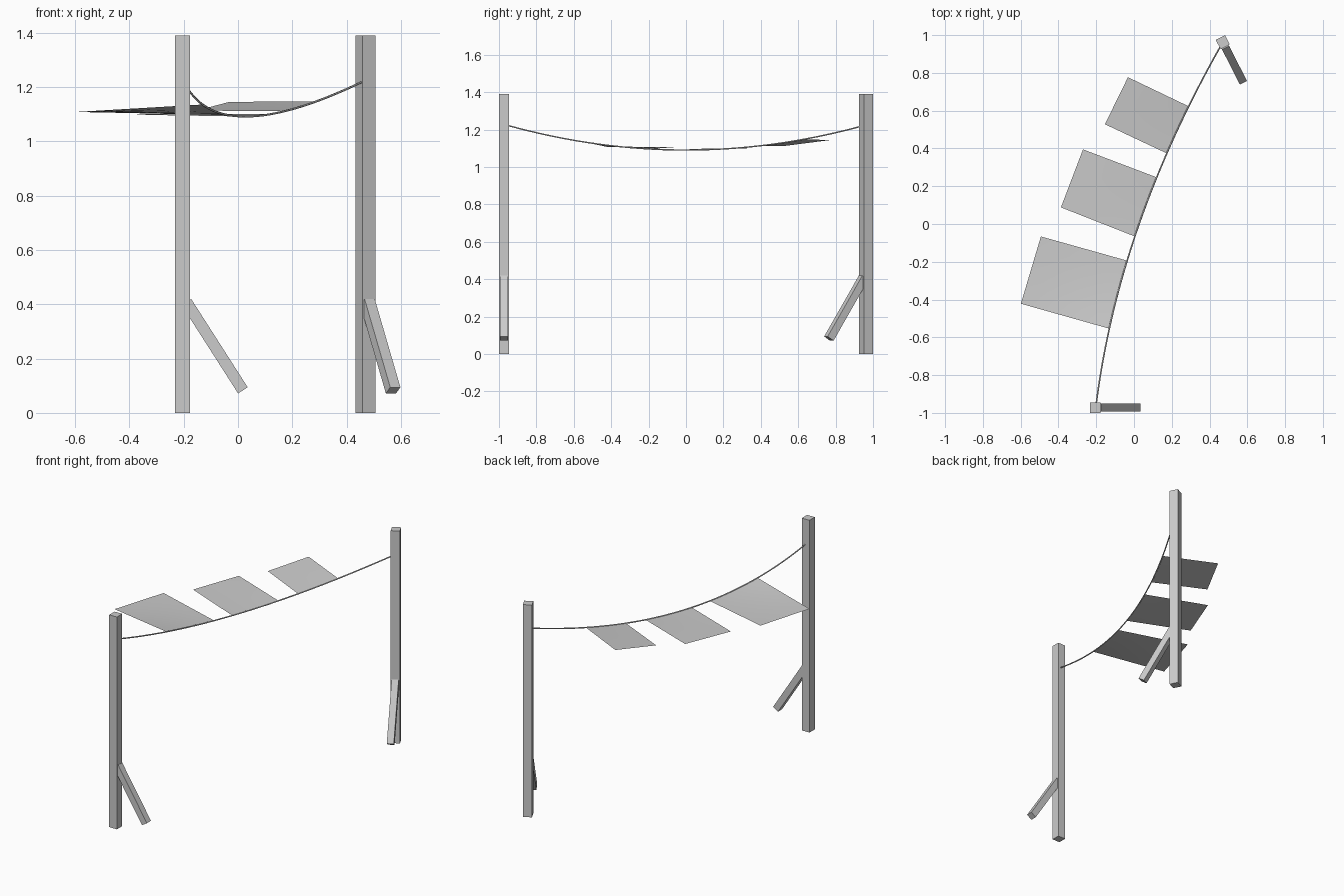
import bpy, bmesh
from math import radians, atan2
from mathutils import Matrix, Vector

cube = bpy.data.objects.get("Cube")
if cube:
    bpy.data.objects.remove(cube, do_unlink=True)

grey = bpy.data.materials.new("plain_grey")
grey.use_nodes = True
grey.diffuse_color = (0.6, 0.6, 0.6, 1)
grey.node_tree.nodes["Principled BSDF"].inputs["Base Color"].default_value = (0.6, 0.6, 0.6, 1)


def add_mesh(name, bm, matrix=None):
    mesh = bpy.data.meshes.new(name)
    bm.to_mesh(mesh)
    bm.free()
    mesh.materials.append(grey)
    obj = bpy.data.objects.new(name, mesh)
    if matrix:
        obj.matrix_world = matrix
    bpy.context.collection.objects.link(obj)
    return obj


def add_box(name, size, matrix):
    bm = bmesh.new()
    bmesh.ops.create_cube(bm, size=1)
    bmesh.ops.scale(bm, vec=size, verts=bm.verts)
    return add_mesh(name, bm, matrix)


# Square posts, each with a slanted brace
POST, HEIGHT, BRACE = 0.055, 1.39, 0.042
BRACE_TOP, BRACE_END = Vector((0.015, 0, 0.408)), Vector((0.223, 0, 0.083))


def add_post(side, x, y, turn):
    base = Matrix.Translation((x, y, 0)) @ Matrix.Rotation(radians(turn), 4, 'Z')
    add_box(side + "_post", (POST, POST, HEIGHT),
            base @ Matrix.Translation((0, 0, HEIGHT / 2)))
    run = BRACE_END - BRACE_TOP
    tilt = Matrix.Rotation(atan2(-run.z, run.x), 4, 'Y')
    add_box(side + "_brace", (run.length, BRACE, BRACE),
            base @ Matrix.Translation((BRACE_TOP + BRACE_END) / 2) @ tilt)


add_post("front", -0.205, -0.9725, 0)
add_post("back", 0.47, 0.9625, -63)


# Sagging line between the posts
def line_point(y):
    return Vector((0.027 + 0.349 * y + 0.116 * y * y, y, 1.091 + 0.145 * y * y))


curve = bpy.data.curves.new("line_path", 'CURVE')
curve.dimensions = '3D'
curve.bevel_depth = 0.004
curve.bevel_resolution = 1
curve.use_fill_caps = True
spline = curve.splines.new('POLY')
STEPS = 32
spline.points.add(STEPS)
for i, p in enumerate(spline.points):
    p.co = (*line_point(-0.95 + 1.9 * i / STEPS), 1)
curve.materials.append(grey)
bpy.context.collection.objects.link(bpy.data.objects.new("clothes_line", curve))


# Cloths blown out sideways, inner edge following the line
def add_cloth(name, y0, y1, outer0, outer1, cells=6):
    outer0, outer1 = Vector(outer0), Vector(outer1)
    bm = bmesh.new()
    rows = []
    for i in range(cells + 1):
        t = i / cells
        inner = line_point(y0 + (y1 - y0) * t)
        outer = outer0.lerp(outer1, t)
        rows.append([bm.verts.new(inner.lerp(outer, j / cells)) for j in range(cells + 1)])
    for a, b in zip(rows, rows[1:]):
        for j in range(cells):
            bm.faces.new((a[j], b[j], b[j + 1], a[j + 1]))
    obj = add_mesh(name, bm)
    obj.data.shade_smooth()


add_cloth("large_cloth", -0.554, -0.194, (-0.599, -0.422, 1.108), (-0.493, -0.066, 1.106))
add_cloth("middle_cloth", -0.066, 0.247, (-0.387, 0.088, 1.098), (-0.27, 0.395, 1.102))
add_cloth("small_cloth", 0.374, 0.623, (-0.154, 0.528, 1.113), (-0.032, 0.777, 1.145))
